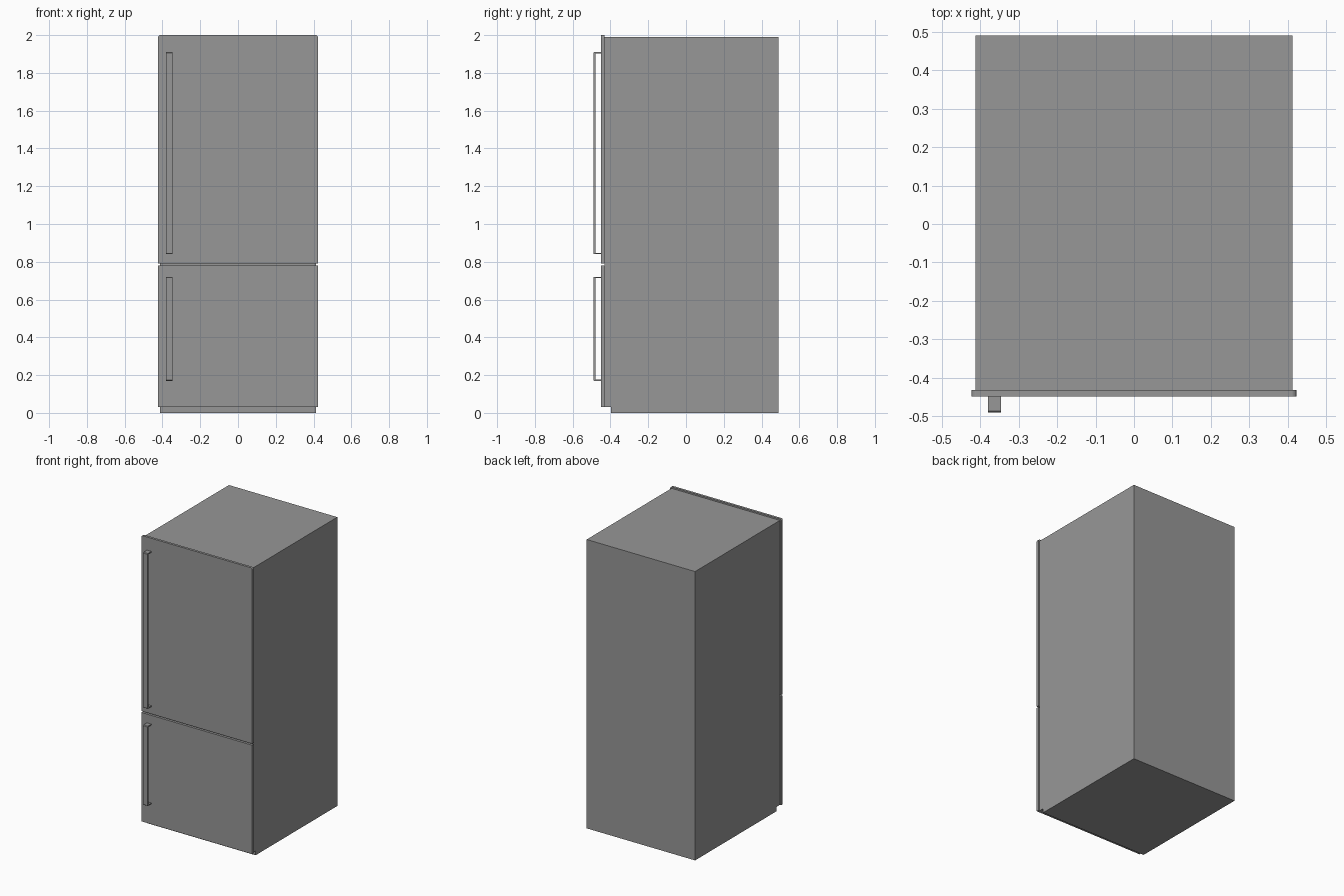
import bpy
import math

cube = bpy.data.objects.get("Cube")
if cube:
    bpy.data.objects.remove(cube, do_unlink=True)

# Single grey enamel finish
grey = bpy.data.materials.new("grey enamel")
grey.use_nodes = True
COLOR = (0.31, 0.31, 0.31, 1)
grey.diffuse_color = COLOR
grey.node_tree.nodes["Principled BSDF"].inputs["Base Color"].default_value = COLOR


def prism(name, profile, axis, start, end):
    """Extrude a closed 2D profile along x (profile is y, z) or y (profile is x, z)."""
    n = len(profile)

    def place(p, t):
        return (t, p[0], p[1]) if axis == "x" else (p[0], t, p[1])

    verts = [place(p, t) for t in (start, end) for p in profile]
    faces = [tuple(range(n)), tuple(range(2 * n - 1, n - 1, -1))]
    faces += [(i, i + n, (i + 1) % n + n, (i + 1) % n) for i in range(n)]
    mesh = bpy.data.meshes.new(name)
    mesh.from_pydata(verts, [], faces)
    if axis == "x":
        mesh.flip_normals()
    mesh.materials.append(grey)
    obj = bpy.data.objects.new(name, mesh)
    bpy.context.collection.objects.link(obj)
    # Make the outside face outward whatever the profile winding
    area = sum(profile[i][0] * profile[(i + 1) % n][1]
               - profile[(i + 1) % n][0] * profile[i][1] for i in range(n))
    if area < 0:
        mesh.flip_normals()
    return obj


def door(name, bottom, top, radius):
    """Flat door slab; the top corners are rounded when radius is not zero."""
    half = 0.423
    profile = [(-half, bottom), (half, bottom)]
    if radius:
        for cx, first in ((half - radius, 0), (radius - half, 90)):
            for step in range(5):
                a = math.radians(first + step * 22.5)
                profile.append((cx + radius * math.cos(a),
                                top - radius + radius * math.sin(a)))
    else:
        profile += [(half, top), (-half, top)]
    return prism(name, profile, "y", -0.449, -0.432)


def handle(name, bottom, top):
    """Flat bracket handle: a long bar with a thin leg at each end."""
    root, front, bar, leg, cut = -0.449, -0.491, 0.011, 0.007, 0.004
    profile = [(root, bottom), (front + cut, bottom), (front, bottom + cut),
               (front, top - cut), (front + cut, top), (root, top),
               (root, top - leg), (front + bar, top - leg),
               (front + bar, bottom + leg), (root, bottom + leg)]
    return prism(name, profile, "x", -0.38, -0.346)


# Cabinet with a recessed toe kick at the front
back, front, kick = 0.491, -0.432, -0.398
prism("cabinet", [(back, 0), (back, 1.99), (front, 1.99), (front, 0.03),
                  (kick, 0.03), (kick, 0)], "x", -0.413, 0.413)

# Doors and handles
door("upper_door", 0.79, 2.0, 0.012)
door("lower_door", 0.03, 0.78, 0)
handle("upper_handle", 0.84, 1.91)
handle("lower_handle", 0.17, 0.72)
